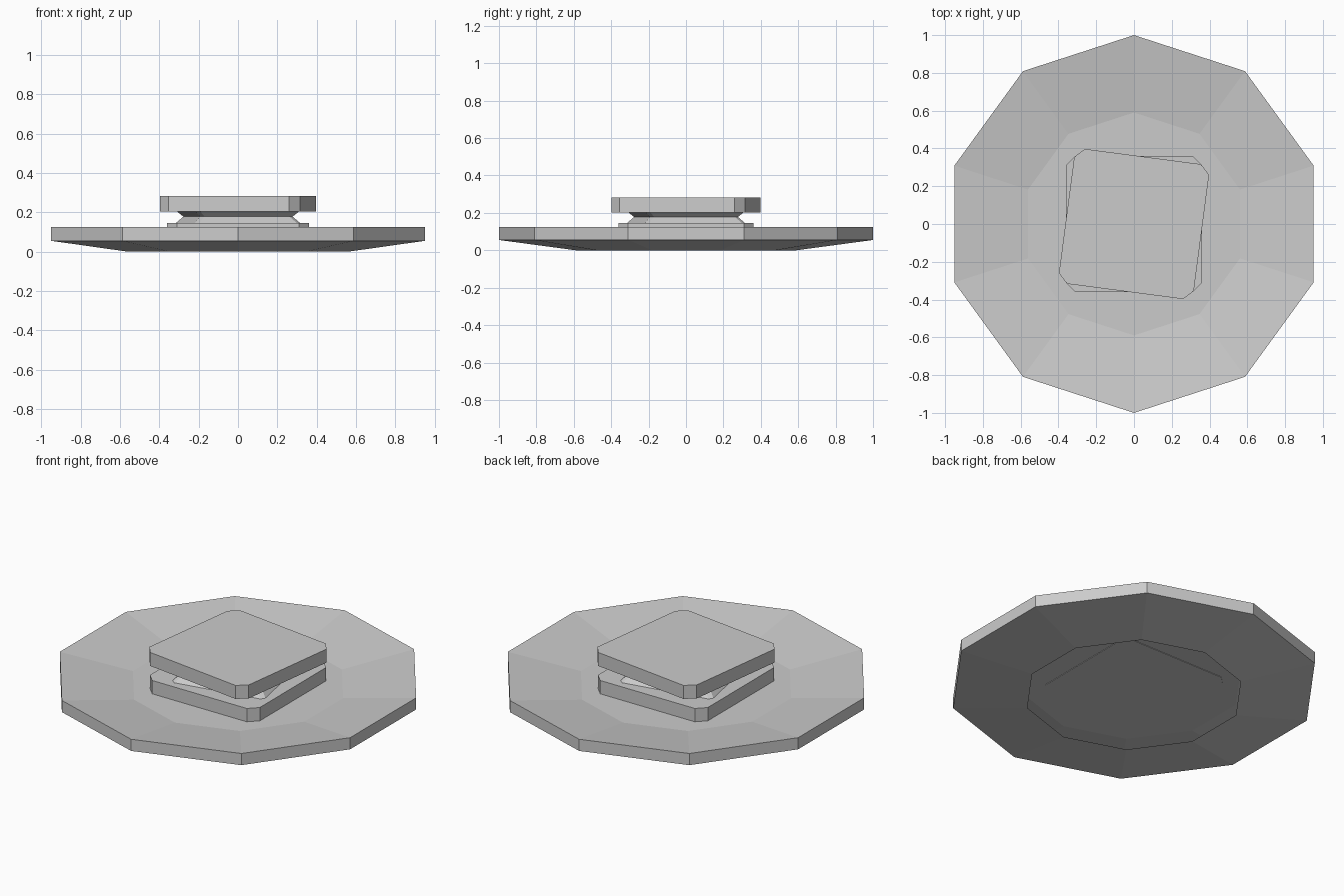
import bpy
from math import sin, cos, pi, radians

if "Cube" in bpy.data.objects:
    bpy.data.objects.remove(bpy.data.objects["Cube"])


def loft(name, rings, bottom=True):
    """Solid through matching rings of (x, y, z) points, optionally open below."""
    n = len(rings[0])
    verts = [p for r in rings for p in r]
    faces = [tuple(range((len(rings) - 1) * n, len(rings) * n))]
    if bottom:
        faces.append(tuple(reversed(range(n))))
    for k in range(len(rings) - 1):
        for i in range(n):
            j = (i + 1) % n
            faces.append((k * n + i, k * n + j, (k + 1) * n + j, (k + 1) * n + i))
    me = bpy.data.meshes.new(name)
    me.from_pydata(verts, [], faces)
    ob = bpy.data.objects.new(name, me)
    bpy.context.collection.objects.link(ob)
    return ob


def decagon(r, z):
    return [(r * cos(pi / 2 + i * pi / 5), r * sin(pi / 2 + i * pi / 5), z)
            for i in range(10)]


def square(h, c, z):
    """Square of half-width h with corners cut by c, counter-clockwise."""
    pts, (x, y, u, v) = [], (h, h - c, h - c, h)
    for _ in range(4):
        pts += [(x, y, z), (u, v, z)]
        x, y, u, v = -y, x, -v, u
    return pts


# Ten-sided plate with sloping rim, hollow underneath
loft("plate", [decagon(0.59, 0), decagon(1, 0.055),
               decagon(1, 0.124), decagon(0.59, 0.066)], bottom=False)

# Two bread slices, the top one slightly turned
loft("bottom_slice", [square(0.36, 0.05, 0.063), square(0.36, 0.05, 0.145)])
top = loft("top_slice", [square(0.36, 0.05, 0.203), square(0.36, 0.05, 0.283)])
top.rotation_euler.z = radians(-7.5)

# Waisted filling between the slices, turned the other way
filling = loft("filling", [square(0.275, 0.02, 0.143), square(0.24, 0.02, 0.178),
                           square(0.27, 0.02, 0.206)])
filling.rotation_euler.z = radians(11)
